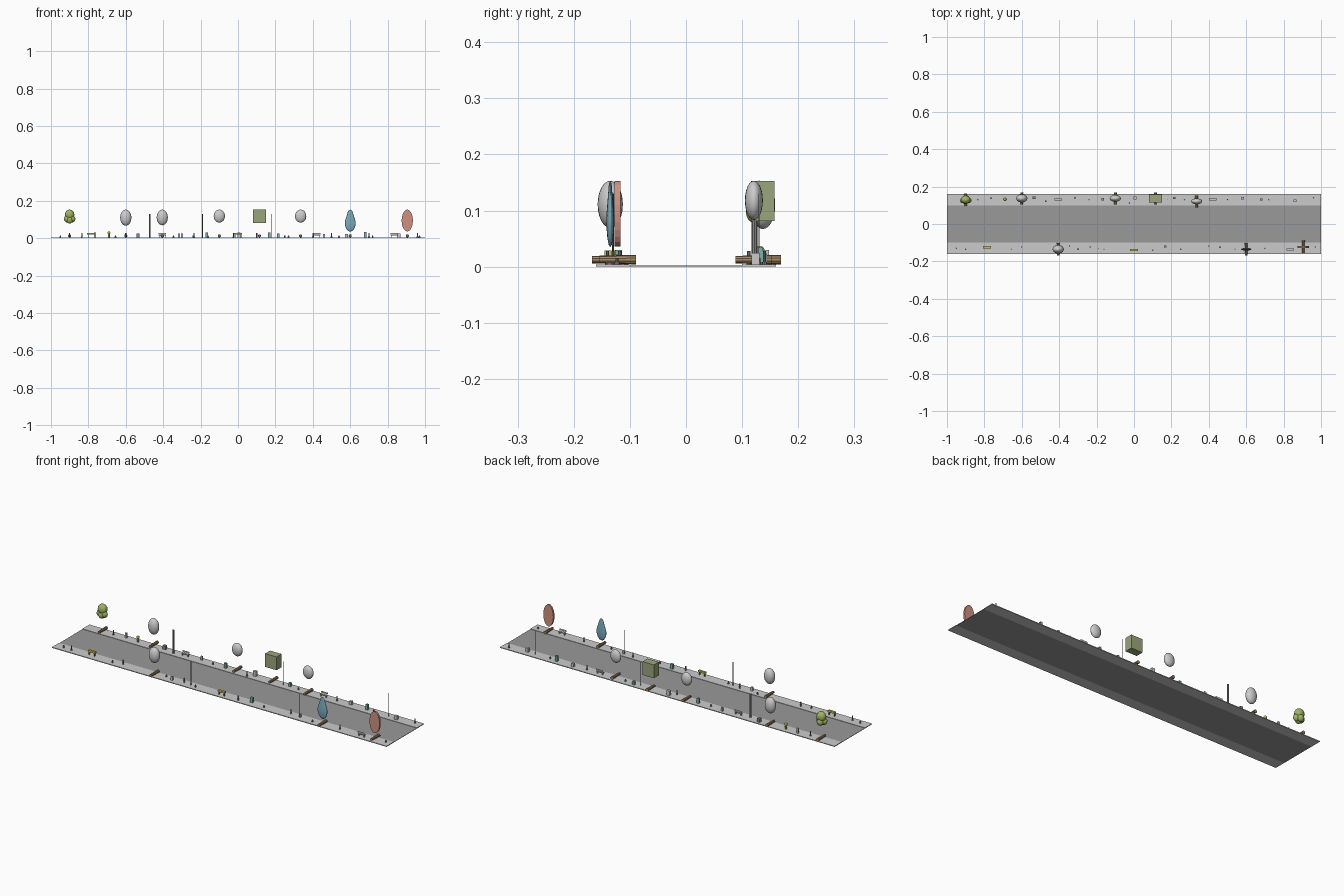
import bpy, bmesh, math
from mathutils import Matrix

if "Cube" in bpy.data.objects:
    bpy.data.objects.remove(bpy.data.objects["Cube"])

MATS = {}
COLORS = {"asphalt": (.32, .32, .32), "bark": (.38, .25, .13), "leaf": (.35, .45, .12),
          "hedge": (.33, .38, .2), "teal": (.2, .45, .4), "yellow": (.6, .55, .08),
          "blue": (.2, .4, .5), "red": (.62, .28, .22), "dark": (.25, .25, .25)}
Z0 = 0.004   # pavement top


def finish(name, bm, color=None, smooth=False):
    me = bpy.data.meshes.new(name)
    bm.to_mesh(me)
    bm.free()
    ob = bpy.data.objects.new(name, me)
    bpy.context.collection.objects.link(ob)
    if color:
        if color not in MATS:
            MATS[color] = bpy.data.materials.new(color)
            MATS[color].diffuse_color = (*COLORS[color], 1)
        me.materials.append(MATS[color])
    for p in me.polygons:
        p.use_smooth = smooth
    return ob


def add_box(bm, c, s):
    bmesh.ops.create_cube(bm, size=1, matrix=Matrix.Translation(c) @ Matrix.Diagonal((*s, 1)))


def add_cyl(bm, c, r, h, n=8, axis="Z", r2=None):
    rot = Matrix.Rotation(math.pi / 2, 4, "X") if axis == "Y" else Matrix()
    bmesh.ops.create_cone(bm, cap_ends=True, segments=n, radius1=r, radius2=r if r2 is None else r2,
                          depth=h, matrix=Matrix.Translation(c) @ rot)


def add_ball(bm, c, s, u=20, v=12):
    bmesh.ops.create_uvsphere(bm, u_segments=u, v_segments=v, radius=1,
                              matrix=Matrix.Translation(c) @ Matrix.Diagonal((*s, 1)))


def box(name, c, s, color=None):
    bm = bmesh.new()
    add_box(bm, c, s)
    return finish(name, bm, color)


# road and pavements
box("road", (0, 0, .001), (2, .2, .002), "asphalt")
for side, n in ((1, "back"), (-1, "front")):
    box(n + "_pavement", (0, side * .13, .002), (2, .06, .004))

# logs lying under each crown
CROWNS = [(-.9, .13), (-.6, .137), (-.405, -.135), (-.1, .137), (.115, .137),
          (.335, .121), (.6, -.135), (.905, -.122)]
for x, y in CROWNS:
    bm = bmesh.new()
    add_cyl(bm, (x, y, .0125), .0085, .065, 10, "Y", .0065)
    finish("trunk", bm, "bark")

# oval crowns: x, y, bottom, half depth
for x, y, lo, d in ((-.6, .137, .067, .022), (-.405, -.135, .069, .0225),
                    (-.1, .137, .083, .018), (.335, .121, .083, .016)):
    bm = bmesh.new()
    add_ball(bm, (x, y, (lo + .153) / 2), (.03, d, (.153 - lo) / 2))
    finish("oval_crown", bm, None, True)

# clustered crown
bm = bmesh.new()
for dx, dy, z, r in ((0, 0, .126, .026), (-.013, -.004, .103, .018), (.013, -.004, .103, .018),
                     (0, .01, .1, .018), (0, -.008, .097, .018)):
    add_ball(bm, (-.9 + dx, .13 + dy, z), (r, r * .85, r * 1.05), 14, 8)
finish("cluster_crown", bm, "leaf", True)

# square hedge crown
box("square_crown", (.115, .137, .117), (.068, .042, .072), "hedge")

# teardrop crown: spun profile, flattened in depth
bm = bmesh.new()
prof = [(0, .035), (.012, .039), (.022, .052), (.029, .072), (.029, .088), (.024, .106),
        (.017, .126), (.012, .143), (.007, .15), (0, .153)]
vs = [bm.verts.new((r, 0, z)) for r, z in prof]
es = [bm.edges.new(p) for p in zip(vs, vs[1:])]
bmesh.ops.spin(bm, geom=vs + es, cent=(0, 0, 0), axis=(0, 0, 1), angle=2 * math.pi, steps=20)
bmesh.ops.remove_doubles(bm, verts=bm.verts, dist=1e-5)
bmesh.ops.recalc_face_normals(bm, faces=bm.faces)
bmesh.ops.transform(bm, verts=bm.verts, matrix=Matrix.Translation((.6, -.135, 0)) @ Matrix.Diagonal((1, .24, 1, 1)))
finish("teardrop_crown", bm, "blue", True)

# disc crown
bm = bmesh.new()
add_cyl(bm, (0, 0, 0), 1, 1, 24, "Y")
bmesh.ops.transform(bm, verts=bm.verts, matrix=Matrix.Translation((.905, -.122, .0945)) @ Matrix.Diagonal((.03, .01, .0585, 1)))
finish("disc_crown", bm, "red")

# lamp posts, each thinner than the last
for x, y, r in ((-.472, .122, .005), (-.19, -.13, .002), (.18, .13, .0009),
                (.46, -.13, .0006), (.81, .13, .0005)):
    bm = bmesh.new()
    add_cyl(bm, (x, y, .067), r, .126, 8)
    finish("lamp_post", bm, "dark")

# bollards
BOLLARDS = [(-.835, .13), (-.24, .13), (-.025, .112), (.27, .13), (.5, .13), (.72, .13), (.96, .14),
            (-.95, -.13), (-.9, -.135), (-.655, -.135), (-.6, -.123), (-.345, -.118),
            (-.235, -.123), (-.16, -.135), (.1, -.14), (.25, -.135), (.4, -.118),
            (.54, -.135), (.7, -.13), (.97, -.123)]
for i, (x, y) in enumerate(BOLLARDS):
    bm = bmesh.new()
    h = .024 if i % 2 == 0 else .011
    add_cyl(bm, (x, y, Z0 + h / 2), .003, h, 8)
    add_cyl(bm, (x, y, Z0 + .002), .0045, .004, 8)
    finish("bollard", bm, "dark")

# benches: seat, backrest and legs
for x, y in ((-.405, .13), (.42, .132), (.835, -.136)):
    bm = bmesh.new()
    add_box(bm, (x, y, .016), (.04, .011, .003))
    add_box(bm, (x, y + .005 * (1 if y > 0 else -1), .025), (.04, .002, .008))
    for dx in (-.016, .016):
        add_box(bm, (x + dx, y, .009), (.003, .009, .011))
    finish("bench", bm)

# planters on feet
for x, y in ((-.785, -.124), (0, -.139)):
    box("planter_tray", (x, y, .024), (.042, .012, .009), "yellow")
    bm = bmesh.new()
    for dx in (-.016, .016):
        add_box(bm, (x + dx, y, .012), (.003, .008, .016))
    finish("planter_feet", bm, "dark")

# bins, kiosks and boxes: x, y, width, height, colour
for x, y, w, h, col in ((-.765, .138, .01, .026, None), (-.535, .14, .016, .02, "dark"),
                        (-.315, .14, .01, .02, None), (-.167, .132, .013, .026, "teal"),
                        (.005, .14, .018, .026, None), (.215, .138, .012, .02, "teal"),
                        (.58, .138, .015, .018, None), (.68, .132, .012, .03, "teal"),
                        (.86, .124, .016, .02, None), (-.3, -.135, .01, .02, None),
                        (.168, -.12, .014, .026, "teal"), (.46, -.125, .009, .018, None)):
    box("street_box", (x, y, Z0 + h / 2), (w, w * .9, h), col)

# hydrant
bm = bmesh.new()
add_cyl(bm, (-.69, .132, .016), .006, .024, 8)
add_ball(bm, (-.69, .132, .029), (.008, .008, .008), 10, 6)
add_cyl(bm, (-.69, .132, .021), .003, .02, 6, "Y")
finish("hydrant", bm, "yellow")

for m in bpy.data.materials:
    if m.users and not m.is_grease_pencil:
        m.use_nodes = True
        m.node_tree.nodes["Principled BSDF"].inputs["Base Color"].default_value = m.diffuse_color
